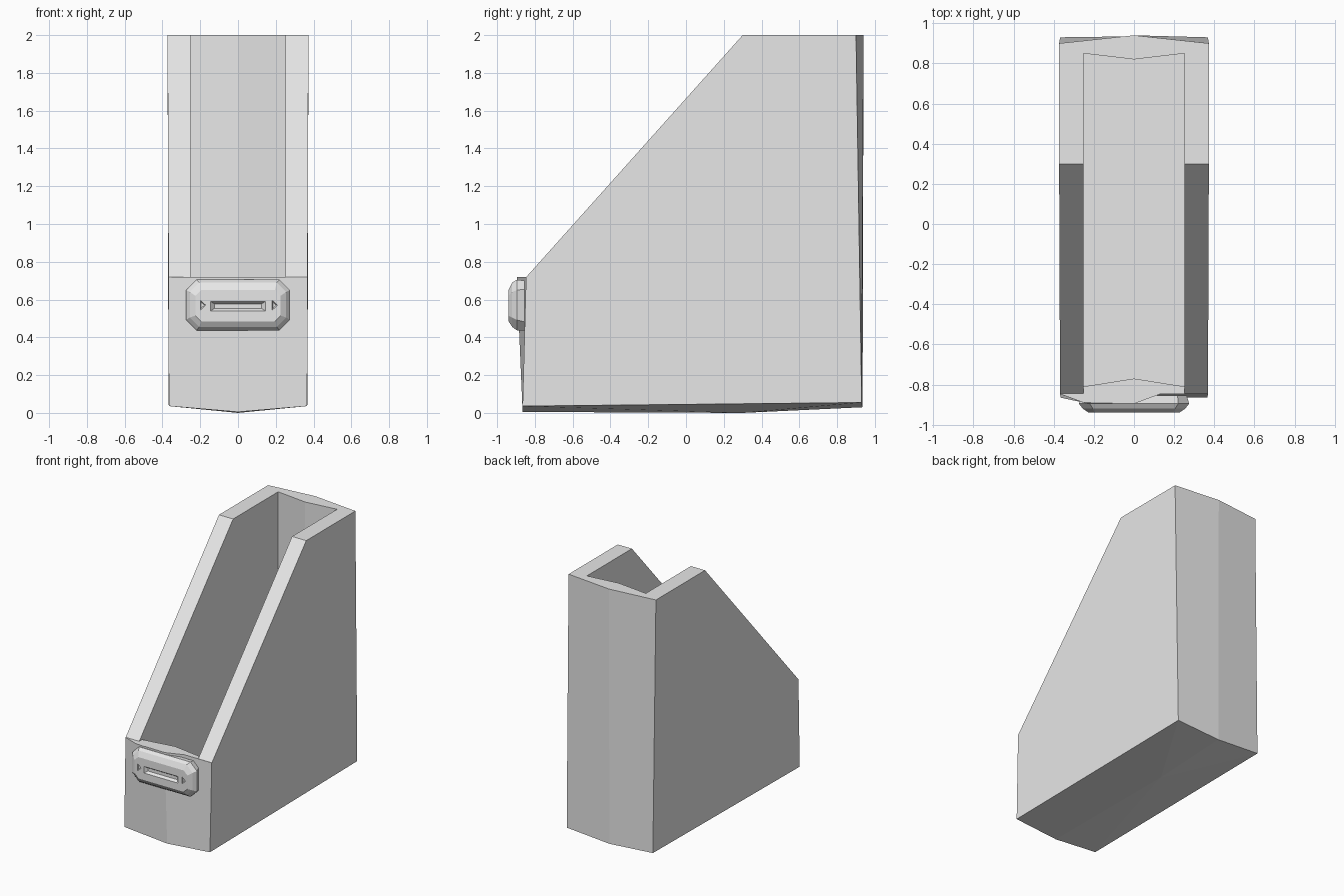
import bpy, bmesh, math

if "Cube" in bpy.data.objects:
    bpy.data.objects.remove(bpy.data.objects["Cube"])

grey = bpy.data.materials.new("light grey")
grey.diffuse_color = (0.8, 0.8, 0.8, 1)
grey.use_nodes = True
grey.node_tree.nodes["Principled BSDF"].inputs["Base Color"].default_value = grey.diffuse_color


def make(name, verts, faces):
    me = bpy.data.meshes.new(name)
    bm = bmesh.new()
    vs = [bm.verts.new(v) for v in verts]
    for f in faces:
        bm.faces.new([vs[i] for i in f])
    bmesh.ops.recalc_face_normals(bm, faces=bm.faces)
    bm.to_mesh(me)
    bm.free()
    me.materials.append(grey)
    ob = bpy.data.objects.new(name, me)
    bpy.context.collection.objects.link(ob)
    return ob


def loft(name, rings):
    """Skin a stack of equal-length rings and cap both ends."""
    n = len(rings[0])
    faces = [[k * n + i, k * n + (i + 1) % n, (k + 1) * n + (i + 1) % n, (k + 1) * n + i]
             for k in range(len(rings) - 1) for i in range(n)]
    last = (len(rings) - 1) * n
    faces += [list(range(n)), list(range(last, last + n))]
    return make(name, [v for r in rings for v in r], faces)


def cut(ob, cutter):
    m = ob.modifiers.new("cut", 'BOOLEAN')
    m.operation, m.object, m.solver = 'DIFFERENCE', cutter, 'EXACT'
    bpy.context.view_layer.objects.active = ob
    bpy.ops.object.modifier_apply(modifier=m.name)
    bpy.data.objects.remove(cutter)


def plan(w, fc, fm, bc, bm_, z):
    """Six-point plan: front corners/middle and back corners/middle."""
    return [(-w, fc, z), (0, fm, z), (w, fc, z), (w, bc, z), (0, bm_, z), (-w, bc, z)]


# Outer shell, with slightly bowed front, back and underside
bottom = [(-.366, -.865, .036), (0, -.865, .005), (.366, -.865, .036),
          (.368, .93, .055), (0, .935, .03), (-.368, .93, .055), (0, .3, 0)]
top = plan(.373, -.812, -.95, .90, .94, 2)
faces = [[i, (i + 1) % 6, 7 + (i + 1) % 6, 7 + i] for i in range(6)]
faces += [[i, (i + 1) % 6, 6] for i in range(6)] + [list(range(7, 13))]
holder = make("holder_body", bottom + top, faces)

# Hollow inside
cut(holder, loft("cavity", [plan(.252, -.81, -.77, .85, .82, z) for z in (.1, 2.3)]))

# Sloping opening
side = [(-.845, .72), (.30, 2), (.30, 2.3), (-1.3, 2.3), (-1.3, .72)]
cut(holder, loft("slope", [[(x, y, z) for y, z in side] for x in (-.6, .6)]))

# Level top of the front wall
cut(holder, loft("level", [[(-.252, -1.2, z), (.252, -1.2, z), (.252, -.7, z), (-.252, -.7, z)]
                           for z in (.72, 1.0)]))


# Label handle: chamfered plate on the front
def octagon(w, z0, z1, c, y):
    return [(-w + c, y, z0), (w - c, y, z0), (w, y, z0 + c), (w, y, z1 - c),
            (w - c, y, z1), (-w + c, y, z1), (-w, y, z1 - c), (-w, y, z0 + c)]


handle = loft("label_handle", [octagon(.262, .437, .70, .045, -.855),
                               octagon(.275, .437, .705, .055, -.895),
                               octagon(.255, .455, .69, .05, -.92),
                               octagon(.225, .485, .65, .03, -.94)])

# Tapered slot in the handle
cut(handle, loft("slot", [[(-w, y, .565 - h), (w, y, .565 - h), (w, y, .565 + h), (-w, y, .565 + h)]
                          for w, h, y in ((.155, .032, -.95), (.125, .012, -.92))]))

# Small pits at both ends of the handle
for s in (-1, 1):
    cut(handle, loft("pit", [[(s * .19 + r * math.cos(a), y, .57 + 1.6 * r * math.sin(a))
                              for a in (0, 2.09, 4.19)]
                             for r, y in ((.024, -.945), (.012, -.932))]))
